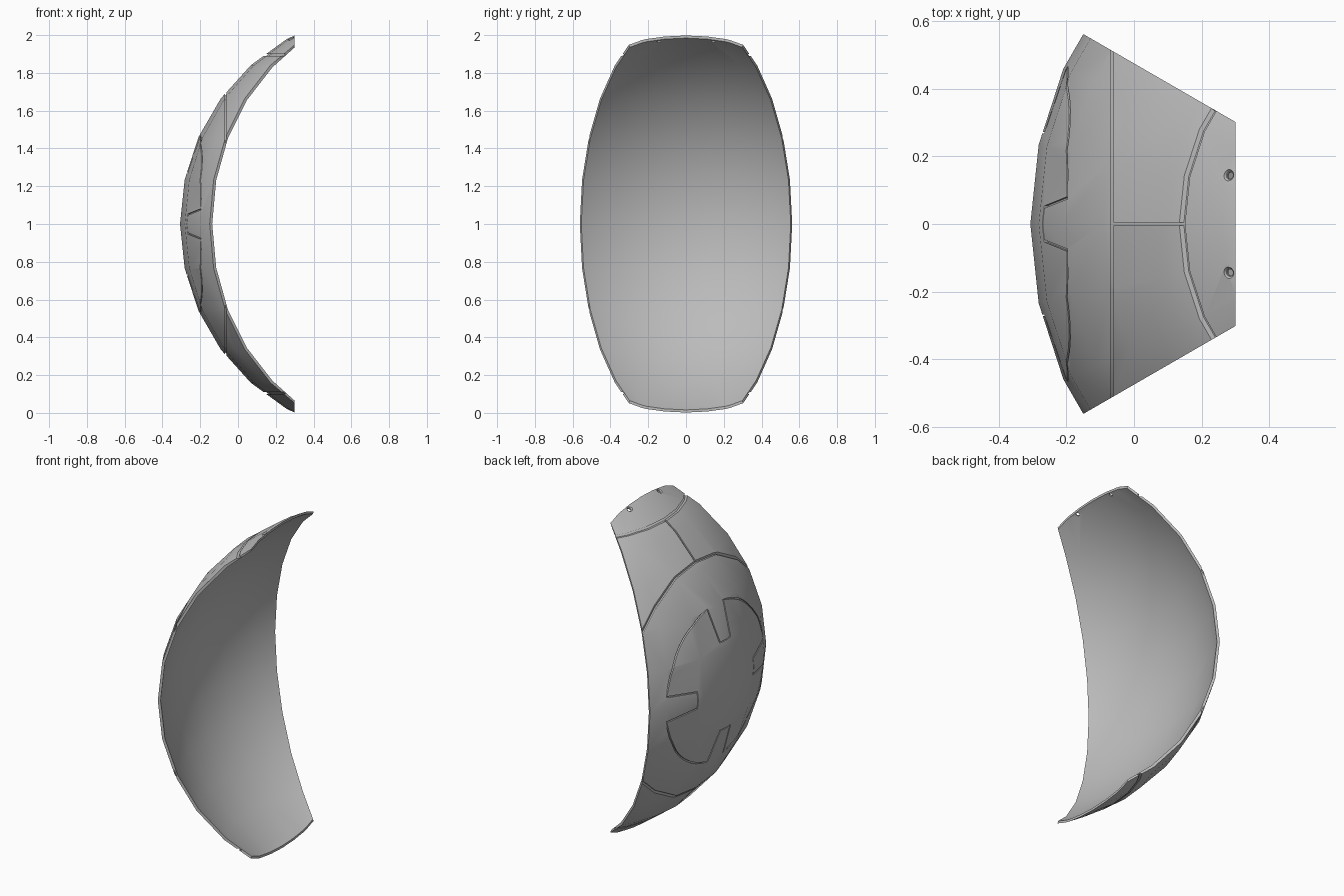
import bpy, bmesh, math
from mathutils import Vector, Matrix

if "Cube" in bpy.data.objects:
    bpy.data.objects.remove(bpy.data.objects["Cube"], do_unlink=True)

CENTRE = Vector((0.824, 0, 1))
R = 1.131
END_X = 0.3

grey = bpy.data.materials.new("plain grey")
grey.use_nodes = True
COLOUR = (0.5, 0.5, 0.5, 1)
grey.diffuse_color = COLOUR
grey.node_tree.nodes["Principled BSDF"].inputs["Base Color"].default_value = COLOUR


def add_object(name, bm, helper=False):
    bmesh.ops.recalc_face_normals(bm, faces=bm.faces)
    mesh = bpy.data.meshes.new(name)
    bm.to_mesh(mesh)
    bm.free()
    mesh.materials.append(grey)
    obj = bpy.data.objects.new(name, mesh)
    bpy.context.collection.objects.link(obj)
    obj.hide_render = helper
    return obj


def curved_layer(name, outer, inner, trim, helper=False):
    """Faceted piece of a sphere, thick between two radius factors."""
    bm = bmesh.new()
    grid = []
    for lat in range(-72, 73, 12):
        a = math.radians(lat)
        row = []
        for lon in range(-36, 37, 12):
            b = math.radians(lon)
            d = Vector((-math.cos(a) * math.cos(b), math.cos(a) * math.sin(b), math.sin(a)))
            row.append(bm.verts.new(CENTRE + d * R * outer))
        grid.append(row)
    for low, high in zip(grid, grid[1:]):
        for i in range(len(low) - 1):
            bm.faces.new((low[i], low[i + 1], high[i + 1], high[i]))
    if trim:
        side = math.radians(30)
        cuts = [(Vector((END_X, 0, 1)), Vector((1, 0, 0)))]
        cuts += [(CENTRE, Vector((math.sin(side), s * math.cos(side), 0))) for s in (-1, 1)]
        for point, normal in cuts:
            bmesh.ops.bisect_plane(bm, geom=bm.verts[:] + bm.edges[:] + bm.faces[:],
                                   plane_co=point, plane_no=normal, clear_outer=True)
    result = bmesh.ops.extrude_face_region(bm, geom=bm.faces[:], use_keep_orig=True)
    for item in result["geom"]:
        if isinstance(item, bmesh.types.BMVert):
            item.co = CENTRE + (item.co - CENTRE) * inner / outer
            if trim:
                item.co.x = min(item.co.x, END_X)
    return add_object(name, bm, helper)


def box(name, low, high):
    bm = bmesh.new()
    low, high = Vector(low), Vector(high)
    bmesh.ops.create_cube(bm, size=1, matrix=Matrix.Translation((low + high) / 2)
                          @ Matrix.Diagonal((*(high - low), 1)))
    return add_object(name, bm, True)


def outline_band(name, points, width):
    """Closed ribbon along an outline in y and z, made deep along x."""
    bm = bmesh.new()
    rings = []
    for i, p in enumerate(points):
        t = (points[(i + 1) % len(points)] - points[i - 1]).normalized()
        n = Vector((-t.y, t.x)) * width / 2
        ring = [(-0.4, p + n), (-0.4, p - n), (-0.1, p - n), (-0.1, p + n)]
        rings.append([bm.verts.new((x, q.x, 1 + q.y)) for x, q in ring])
    for i, ring in enumerate(rings):
        nxt = rings[(i + 1) % len(rings)]
        for k in range(4):
            bm.faces.new((ring[k], ring[k - 1], nxt[k - 1], nxt[k]))
    return add_object(name, bm, True)


def boolean(obj, cutter, operation):
    mod = obj.modifiers.new("cut", 'BOOLEAN')
    mod.operation = operation
    mod.solver = 'EXACT'
    mod.object = cutter
    bpy.context.view_layer.objects.active = obj
    bpy.ops.object.modifier_apply(modifier=mod.name)


# Notched circle outline, one quarter turned four times
ring_r, notch_r = 0.473, 0.27
half_out, half_in = 0.077, 0.05
start = math.asin(half_out / ring_r)
quarter = [Vector((notch_r, -half_in)), Vector((notch_r, half_in))]
steps = 10
for k in range(steps + 1):
    a = start + (math.pi / 2 - 2 * start) * k / steps
    quarter.append(Vector((math.cos(a), math.sin(a))) * ring_r)
outline = [Matrix.Rotation(q * math.pi / 2, 2) @ p for q in range(4) for p in quarter]

# Groove cutters
cutters = [outline_band("notched_circle_cutter", outline, 0.008),
           box("large_circle_cutter", (-0.07, -1, -1), (-0.06, 1, 3))]
for label, s in (("upper", 1), ("lower", -1)):
    z = 1 + s * 0.895
    cutters.append(box(label + "_band_cutter", (-1, -1, z - 0.006), (0.5, 1, z + 0.006)))
    ends = sorted((1 + s * 0.5, 1 + s * 0.895))
    cutters.append(box(label + "_seam_cutter", (-0.065, -0.005, ends[0]), (0.5, 0.005, ends[1])))

# Shell with shallow grooves that follow its facets
shell = curved_layer("curved_shell", 1, 0.986, True)
for cutter in cutters:
    groove = curved_layer("groove_cutter", 1.02, 0.993, False, True)
    boolean(groove, cutter, 'INTERSECT')
    boolean(shell, groove, 'DIFFERENCE')
    bpy.data.objects.remove(groove, do_unlink=True)
    bpy.data.objects.remove(cutter, do_unlink=True)

# Two countersunk mounting holes at the top end
for s in (-1, 1):
    spot = Vector((0.28, s * 0.145, 0))
    spot.z = 1 + math.sqrt(R * R - (spot.x - CENTRE.x) ** 2 - spot.y ** 2)
    direction = (spot - CENTRE).normalized()
    turn = direction.to_track_quat('Z', 'Y').to_matrix().to_4x4()
    for r1, r2, offset in ((0.010, 0.010, 0), (0.012, 0.030, 0.004)):
        bm = bmesh.new()
        depth = 0.1 if r1 == r2 else 0.026
        bmesh.ops.create_cone(bm, cap_ends=True, segments=20, radius1=r1, radius2=r2, depth=depth,
                              matrix=Matrix.Translation(spot + direction * offset) @ turn)
        hole = add_object("hole_cutter", bm, True)
        boolean(shell, hole, 'DIFFERENCE')
        bpy.data.objects.remove(hole, do_unlink=True)

# Flat outer facets, smooth hollow side
for face in shell.data.polygons:
    face.use_smooth = face.normal.dot(face.center - CENTRE) < -0.5
shell.data.set_sharp_from_angle(angle=math.radians(30))
